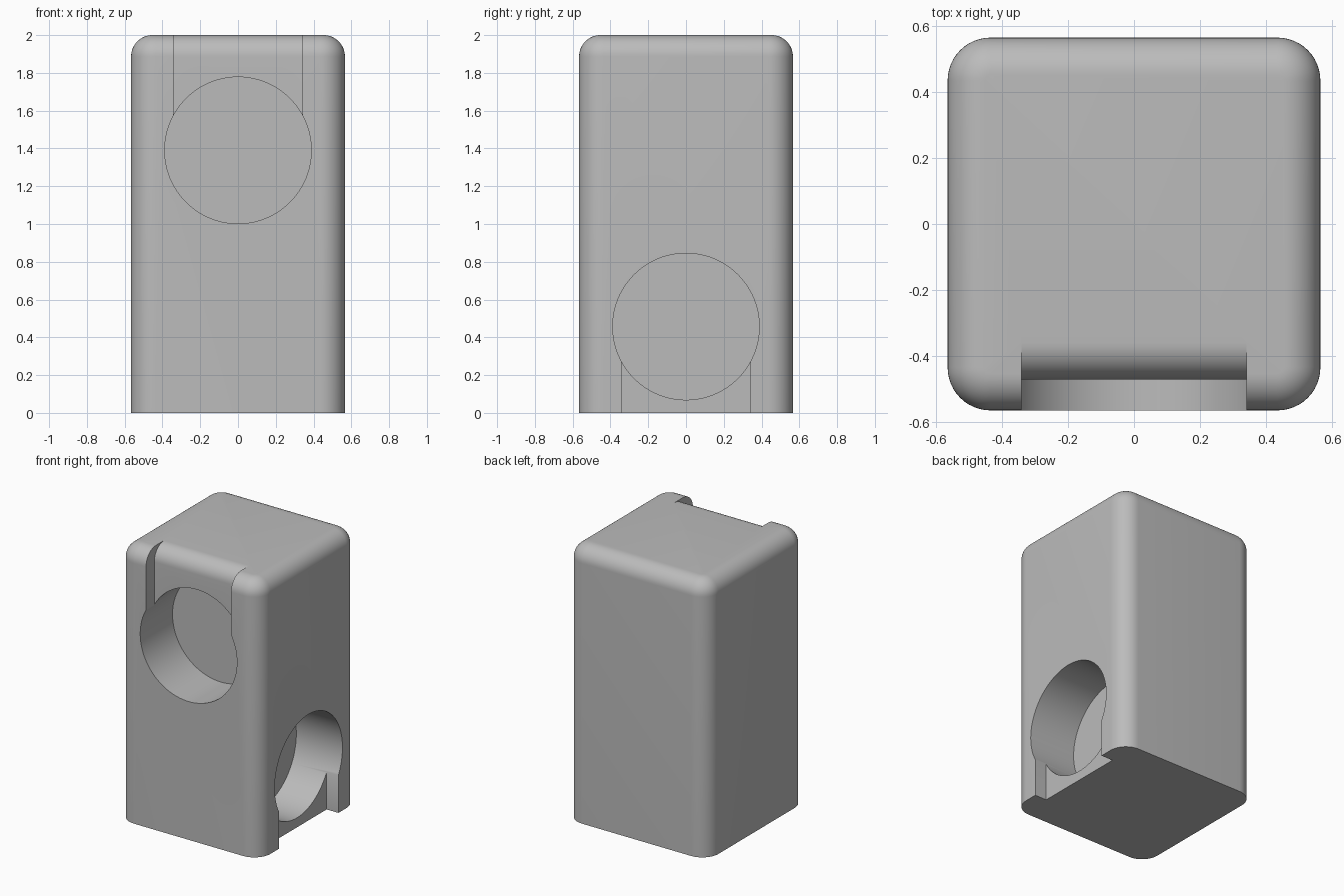
import bpy, bmesh, math
from mathutils import Matrix, Vector

cube = bpy.data.objects.get("Cube")
if cube:
    bpy.data.objects.remove(cube, do_unlink=True)

HALF, HEIGHT = 0.566, 2.0
CORNER, FILLET = 0.13, 0.113
HOLE_R, HOLE_DEPTH = 0.388, 0.37
SLOT_HALF, SLOT_DEPTH = 0.341, 0.094
FRONT_Z, SIDE_Z = 1.39, 0.457

grey = bpy.data.materials.new("plain grey")
grey.use_nodes = True
colour = (0.5, 0.5, 0.5, 1)
grey.diffuse_color = colour
grey.node_tree.nodes["Principled BSDF"].inputs["Base Color"].default_value = colour


def add_object(name, bm):
    bmesh.ops.recalc_face_normals(bm, faces=bm.faces)
    mesh = bpy.data.meshes.new(name)
    bm.to_mesh(mesh)
    bm.free()
    mesh.materials.append(grey)
    obj = bpy.data.objects.new(name, mesh)
    bpy.context.collection.objects.link(obj)
    return obj


def cut(target, cutter):
    cutter.hide_render = True
    mod = target.modifiers.new(cutter.name, 'BOOLEAN')
    mod.operation = 'DIFFERENCE'
    mod.solver = 'EXACT'
    mod.object = cutter
    bpy.context.view_layer.objects.active = target
    bpy.ops.object.modifier_apply(modifier=mod.name)
    bpy.data.objects.remove(cutter, do_unlink=True)


def hole_cutter(name, z):
    """Round pocket opening through the front face."""
    bm = bmesh.new()
    length = HOLE_DEPTH + 0.2
    place = Matrix.Translation((0, -HALF + HOLE_DEPTH - length / 2, z)) @ Matrix.Rotation(math.pi / 2, 4, 'X')
    bmesh.ops.create_cone(bm, cap_ends=True, segments=96, radius1=HOLE_R,
                          radius2=HOLE_R, depth=length, matrix=place)
    return add_object(name, bm)


def slot_cutter(name, profile):
    """Extrude a (y, z) profile across the slot width."""
    bm = bmesh.new()
    face = bm.faces.new([bm.verts.new((-SLOT_HALF, y, z)) for y, z in profile])
    ext = bmesh.ops.extrude_face_region(bm, geom=[face])
    verts = [v for v in ext["geom"] if isinstance(v, bmesh.types.BMVert)]
    bmesh.ops.translate(bm, verts=verts, vec=Vector((2 * SLOT_HALF, 0, 0)))
    return add_object(name, bm)


# Rounded block: upright corners first, then the top rim
bm = bmesh.new()
bmesh.ops.create_cube(bm, size=1, matrix=Matrix.Translation((0, 0, HEIGHT / 2))
                      @ Matrix.Diagonal((2 * HALF, 2 * HALF, HEIGHT, 1)))
upright = [e for e in bm.edges if abs(e.verts[0].co.z - e.verts[1].co.z) > 1]
bmesh.ops.bevel(bm, geom=upright, offset=CORNER, offset_type='OFFSET', segments=12,
                profile=0.5, affect='EDGES')
rim = [e for e in bm.edges if min(v.co.z for v in e.verts) > HEIGHT - 0.001]
bmesh.ops.bevel(bm, geom=rim, offset=FILLET, offset_type='OFFSET', segments=12,
                profile=0.5, affect='EDGES')
block = add_object("block_body", bm)

# Upper slot, whose floor rolls over into the top
floor = -HALF + SLOT_DEPTH
arc = [(floor + FILLET * (1 - math.cos(a)), HEIGHT - FILLET * (1 - math.sin(a)))
       for a in (math.pi / 2 * i / 12 for i in range(13))]
top_slot = [(-1, FRONT_Z), (floor, FRONT_Z)] + arc + [(floor + FILLET, 2.2), (-1, 2.2)]
cut(block, slot_cutter("upper_slot", top_slot))
cut(block, hole_cutter("upper_hole", FRONT_Z))

# Lower slot and hole on the left side, turned from the front
low_slot = [(-1, -0.2), (floor, -0.2), (floor, SIDE_Z), (-1, SIDE_Z)]
for cutter in (slot_cutter("lower_slot", low_slot), hole_cutter("lower_hole", SIDE_Z)):
    cutter.data.transform(Matrix.Rotation(math.pi / 2, 4, 'Z'))
    cut(block, cutter)

# Smooth curves with sharp cut edges
bpy.ops.object.select_all(action='DESELECT')
block.select_set(True)
bpy.context.view_layer.objects.active = block
bpy.ops.object.shade_smooth_by_angle(angle=math.radians(30))
